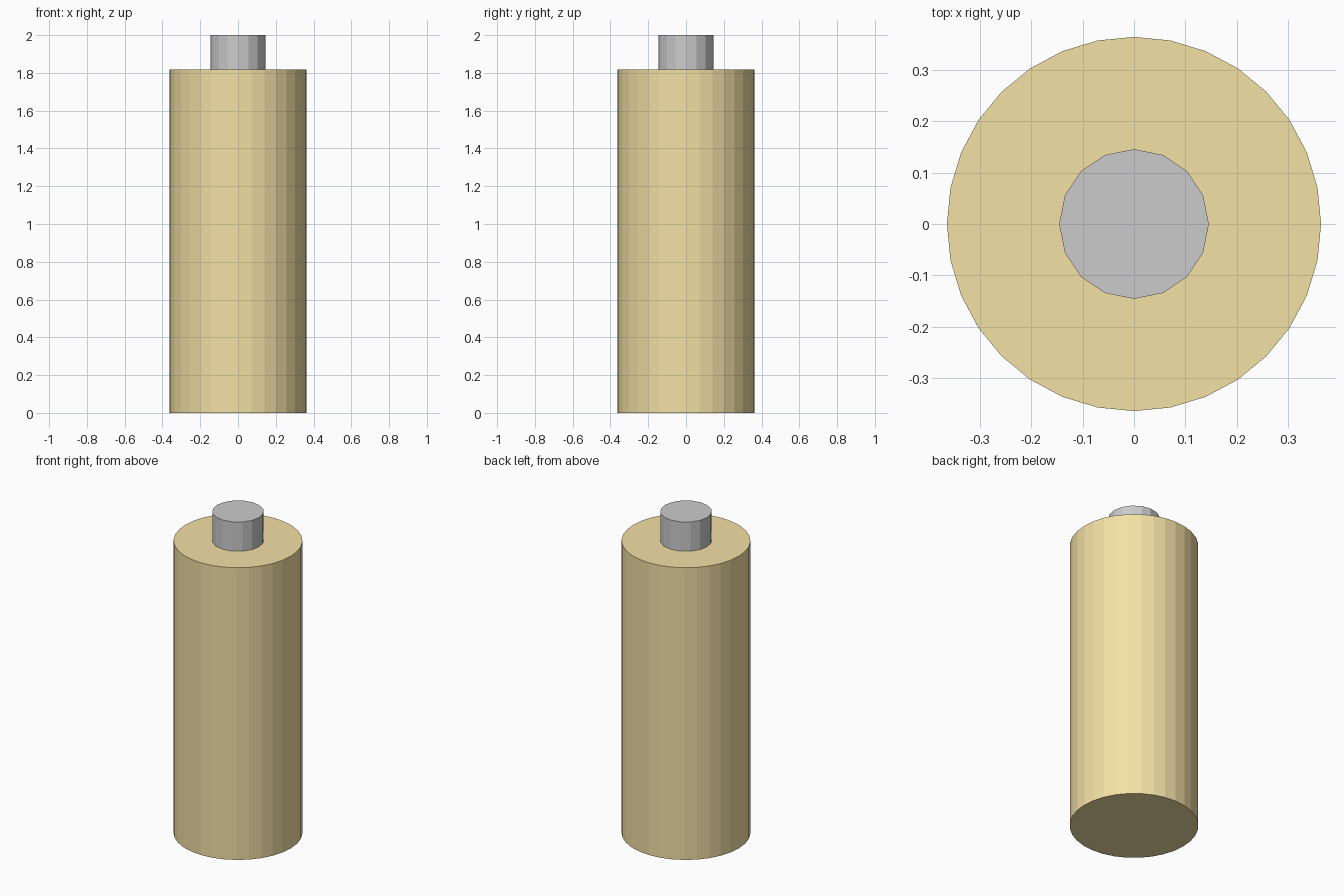
import bpy

if "Cube" in bpy.data.objects:
    bpy.data.objects.remove(bpy.data.objects["Cube"])


def cylinder(name, radius, z0, z1, sides):
    bpy.ops.mesh.primitive_cylinder_add(
        vertices=sides, radius=radius, depth=z1 - z0, location=(0, 0, (z0 + z1) / 2))
    obj = bpy.context.object
    obj.name = name
    return obj


BODY_TOP = 1.818

# Main golden casing
body = cylinder("battery_body", 0.3636, 0.0, BODY_TOP, 32)
gold = bpy.data.materials.new("gold")
gold.diffuse_color = (0.9, 0.75, 0.38, 1)
gold.use_nodes = True
gold.node_tree.nodes["Principled BSDF"].inputs["Base Color"].default_value = gold.diffuse_color
body.data.materials.append(gold)

# Grey contact on top
cylinder("top_terminal", 0.1455, BODY_TOP, 2.0, 16)
